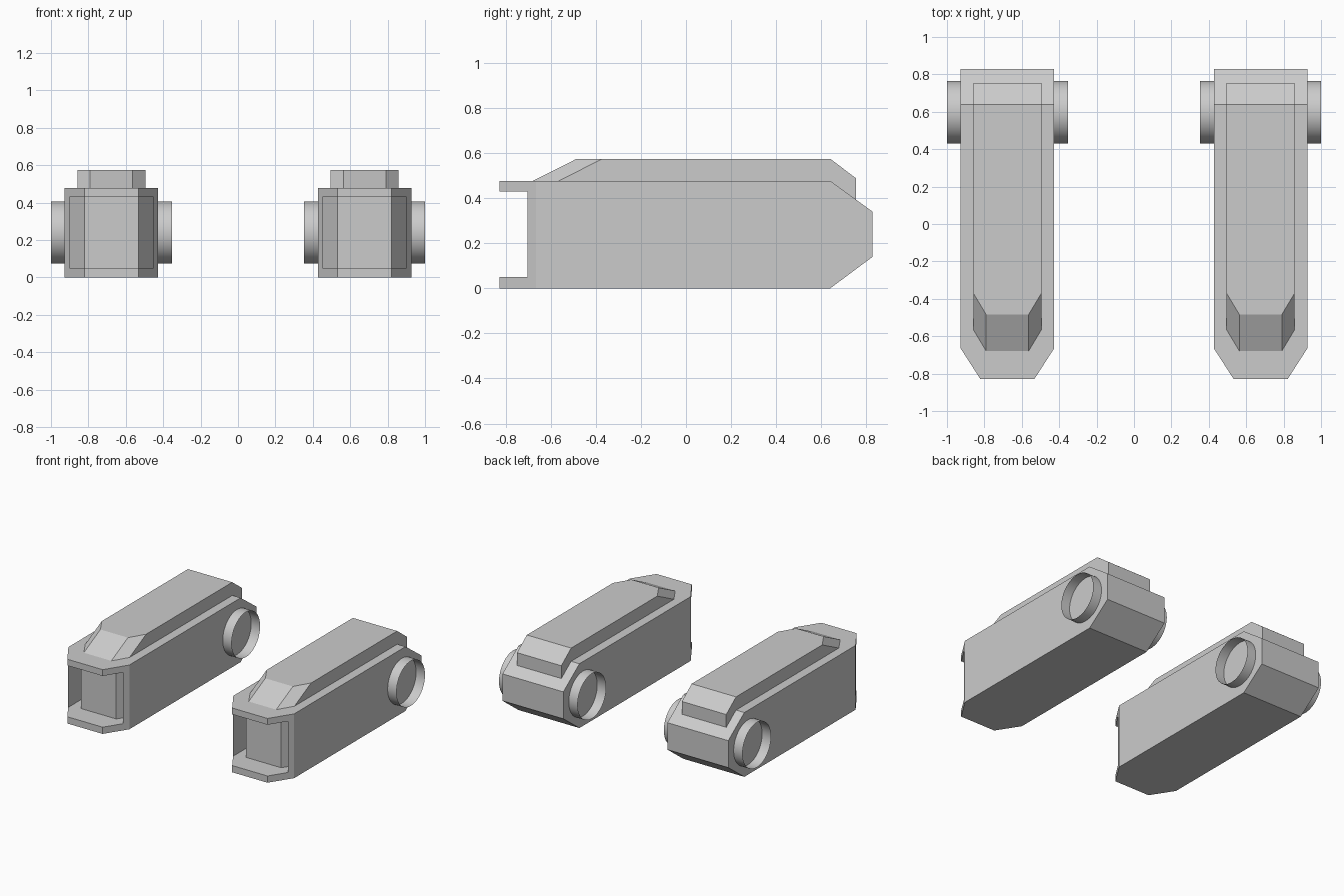
import bpy, bmesh, math
from mathutils import Matrix

if "Cube" in bpy.data.objects:
    bpy.data.objects.remove(bpy.data.objects["Cube"])

CX = 0.677  # centre of the right-hand unit; the left one is mirrored


def add_object(name, bm):
    bmesh.ops.recalc_face_normals(bm, faces=bm.faces)
    mesh = bpy.data.meshes.new(name)
    bm.to_mesh(mesh)
    bm.free()
    obj = bpy.data.objects.new(name, mesh)
    bpy.context.collection.objects.link(obj)
    return obj


def loft(name, stations):
    """Join box sections (half width, bottom y, bottom z, top y, top z)."""
    bm = bmesh.new()
    rings = []
    for hw, y0, z0, y1, z1 in stations:
        pts = [(CX - hw, y0, z0), (CX + hw, y0, z0), (CX + hw, y1, z1), (CX - hw, y1, z1)]
        rings.append([bm.verts.new(p) for p in pts])
    for a, b in zip(rings, rings[1:]):
        for i in range(4):
            j = (i + 1) % 4
            bm.faces.new((a[i], a[j], b[j], b[i]))
    bm.faces.new(rings[0])
    bm.faces.new(rings[-1])
    return add_object(name, bm)


def mirror(obj):
    mod = obj.modifiers.new("mirror", 'MIRROR')
    mod.use_mirror_merge = False


# Main housing: chamfered front corners, wedge-shaped rear
body = loft("housing", [
    (0.145, -0.828, 0.0, -0.828, 0.477),
    (0.25, -0.665, 0.0, -0.665, 0.477),
    (0.25, 0.64, 0.0, 0.64, 0.477),
    (0.25, 0.828, 0.14, 0.828, 0.34),
])

# Front recess whose back wall repeats the chamfered nose
cutter = loft("recess_cutter", [
    (0.225, -0.95, 0.05, -0.95, 0.43),
    (0.225, -0.544, 0.05, -0.544, 0.43),
    (0.145, -0.668, 0.05, -0.668, 0.43),
])
cutter.hide_render = True
cutter.hide_viewport = True
cut = body.modifiers.new("recess", 'BOOLEAN')
cut.operation = 'DIFFERENCE'
cut.solver = 'EXACT'
cut.object = cutter
mirror(body)

# Raised top cover with a sloping nose, folded over the rear slope
cover = loft("top_cover", [
    (0.113, -0.68, 0.477, -0.485, 0.575),
    (0.182, -0.565, 0.477, -0.37, 0.575),
    (0.182, 0.64, 0.477, 0.64, 0.575),
    (0.182, 0.755, 0.393, 0.755, 0.488),
])
mirror(cover)

# Open side tube crossing the rear of the housing
bm = bmesh.new()
bmesh.ops.create_cone(bm, cap_ends=False, segments=48, radius1=0.167, radius2=0.167, depth=0.646,
                      matrix=Matrix.Translation((CX, 0.598, 0.24)) @ Matrix.Rotation(math.pi / 2, 4, 'Y'))
for f in bm.faces:
    f.smooth = True
tube = add_object("side_tube", bm)
mirror(tube)
